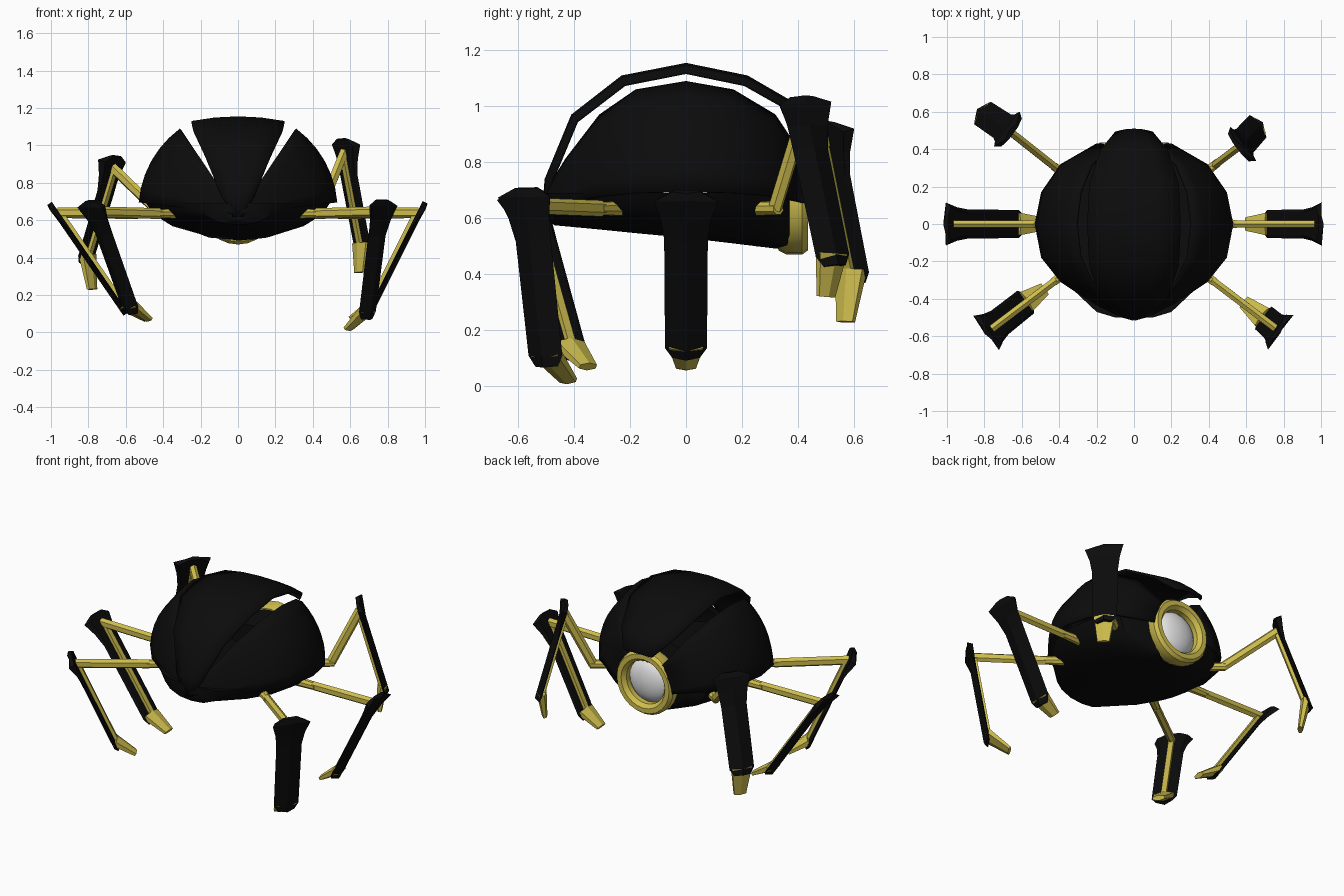
import bpy, bmesh, math
from mathutils import Vector

if "Cube" in bpy.data.objects:
    bpy.data.objects.remove(bpy.data.objects["Cube"])


def material(name, rgb):
    m = bpy.data.materials.new(name)
    m.diffuse_color = (*rgb, 1)
    m.use_nodes = True
    m.node_tree.nodes["Principled BSDF"].inputs["Base Color"].default_value = m.diffuse_color
    return m


BLACK = material("black shell", (0.0035, 0.0035, 0.0035))
YELLOW = material("yellow metal", (0.62, 0.51, 0.075))
WHITE = material("white glass", (0.8, 0.8, 0.8))


def finish(bm, name, mat, smooth=None, solid=0):
    bmesh.ops.remove_doubles(bm, verts=bm.verts, dist=1e-4)
    bmesh.ops.recalc_face_normals(bm, faces=bm.faces)
    me = bpy.data.meshes.new(name)
    bm.to_mesh(me)
    bm.free()
    me.materials.append(mat)
    ob = bpy.data.objects.new(name, me)
    bpy.context.collection.objects.link(ob)
    if solid:
        mod = ob.modifiers.new("thickness", 'SOLIDIFY')
        mod.thickness = solid
        mod.offset = -1
    if smooth:
        bpy.ops.object.select_all(action='DESELECT')
        ob.select_set(True)
        bpy.context.view_layer.objects.active = ob
        bpy.ops.object.shade_smooth_by_angle(angle=math.radians(smooth))
    return ob


def loft(name, rows, mat, closed=False, caps=False, smooth=None, solid=0):
    """Skin a list of equally long point rows."""
    bm = bmesh.new()
    vr = [[bm.verts.new(p) for p in r] for r in rows]
    n = len(rows[0])
    for a, b in zip(vr, vr[1:]):
        for i in range(n if closed else n - 1):
            j = (i + 1) % n
            bm.faces.new((a[i], a[j], b[j], b[i]))
    if caps:
        bm.faces.new(vr[0])
        bm.faces.new(vr[-1])
    return finish(bm, name, mat, smooth, solid)


def bar(name, a, b, side, w0, h0, w1, h1, mat, n=4):
    """Tapered prism from a to b; side is its width direction."""
    a, b = Vector(a), Vector(b)
    d = (b - a).normalized()
    s = (side - d * side.dot(d)).normalized()
    u = s.cross(d)
    k = 1 / math.cos(math.pi / n)
    rows = []
    for p, w, h in ((a, w0, h0), (b, w1, h1)):
        rows.append([p + s * w * k * math.cos(t) + u * h * k * math.sin(t)
                     for t in [(i + .5) * 2 * math.pi / n for i in range(n)]])
    return loft(name, rows, mat, closed=True, caps=True)


# Side shells: slices of a rounded body, mirrored
CZ = 0.63
side_profile = [(-.515, .02), (-.49, .19), (-.43, .40), (-.31, .74), (-.18, .935),
                (0, 1), (.17, .935), (.32, .74), (.43, .38)]
for sx, label in ((1, "right"), (-1, "left")):
    rows = []
    for y, f in side_profile:
        row = []
        for i in range(7):
            t = math.radians(7 + 49 * i / 6)
            r = f * (.535 + .02 * i / 6)
            row.append((sx * r * math.cos(t), y, CZ + r * math.sin(t)))
        rows.append(row)
    loft(label + "_side_shell", rows, BLACK, smooth=35, solid=.015)

# Centre shell: strip arching from nose to tail
strip = [(-.515, .62, .03), (-.505, .74, .09), (-.41, .97, .18), (-.23, 1.11, .24),
         (0, 1.155, .25), (.22, 1.11, .24), (.41, 1.0, .18), (.51, .9, .10)]
rows = []
for y, z, w in strip:
    drop = .1 * w
    rows.append([(w * k, y * (1 - .03 * k * k), z - drop * k * k) for k in (-1, -.5, 0, .5, 1)])
loft("centre_shell", rows, BLACK, smooth=35, solid=.015)

# Belly: shallow hull with a flat deck
hull = [(-.5, .10, .60), (-.47, .20, .575), (-.31, .37, .56), (-.16, .46, .545),
        (0, .49, .53), (.17, .46, .51), (.31, .37, .493), (.37, .22, .487)]
rows = []
for y, w, zb in hull:
    half = [(1, 0), (.93, .35), (.76, .68), (.42, .93)]
    pts = half + [(0, 1)] + [(-a, b) for a, b in reversed(half)]
    rows.append([(w * a, y, .69 - (.69 - zb) * b) for a, b in pts])
loft("belly", rows, BLACK, closed=True, caps=True, smooth=35)

# Face block under the nose of the centre shell
bm = bmesh.new()
bmesh.ops.create_uvsphere(bm, u_segments=12, v_segments=8, radius=1)
for v in bm.verts:
    v.co = (v.co.x * .13, -.43 + v.co.y * .06, .68 + v.co.z * .085)
finish(bm, "face", BLACK, smooth=40)


# Tail lamp: housing, ring and lens, all turned about the y axis
def lathe(name, prof, mat, n=24, z=.67, closed=False):
    rows = [[(r * math.cos(i * 2 * math.pi / n), y, z + r * math.sin(i * 2 * math.pi / n))
             for i in range(n)] for r, y in prof]
    if closed:
        rows.append(rows[0])
    return loft(name, rows, mat, closed=True, caps=not closed, smooth=35)


lathe("lamp_housing", [(.15, .15), (.17, .25), (.18, .36)], BLACK)
lathe("lamp_ring", [(.185, .33), (.2, .36), (.2, .415), (.185, .435), (.155, .435),
                    (.135, .41), (.135, .33)], YELLOW, closed=True)
lathe("lamp_lens", [(.14, .35)] + [(.14 * math.cos(t), .36 + .065 * math.sin(t))
                                   for t in [math.radians(a) for a in (0, 18, 36, 54, 70, 85)]], WHITE)


# Legs: hip start, hip end, knee, ankle, toe
legs = {
    "right_front": ((.30, -.21, .635), (.43, -.31, .635), (.76, -.56, .645), (.69, -.50, .08), (.59, -.42, .02)),
    "left_front": ((-.30, -.21, .635), (-.43, -.31, .635), (-.76, -.56, .645), (-.57, -.41, .11), (-.48, -.35, .07)),
    "right_middle": ((.40, 0, .635), (.55, 0, .635), (.965, 0, .64), (.70, 0, .11), (.60, 0, .07)),
    "left_middle": ((-.40, 0, .635), (-.55, 0, .635), (-.965, 0, .64), (-.60, 0, .11), (-.49, 0, .07)),
    "right_back": ((.30, .21, .635), (.45, .33, .635), (.57, .42, .97), (.67, .53, .44), (.65, .50, .32)),
    "left_back": ((-.30, .21, .635), (-.43, .31, .635), (-.67, .50, .88), (-.82, .60, .38), (-.78, .57, .23)),
}
UP = Vector((0, 0, 1))
for label, pts in legs.items():
    h0, h1, knee, ankle, toe = [Vector(p) for p in pts]
    d = (ankle - knee).normalized()
    radial = Vector((knee.x, knee.y, 0)).normalized()
    w = UP.cross(radial).normalized()
    w = (w - d * w.dot(d)).normalized()
    n = (radial - d * radial.dot(d)).normalized()
    length = (ankle - knee).length

    bar(label + "_hip", h0, h1, w, .027, .027, .022, .022, YELLOW, 8)
    bar(label + "_thigh", h1 - (h1 - h0) * .1, knee, w, .02, .025, .02, .025, YELLOW, 6)

    # Shin plate: flared at the knee, chamfered at the ankle
    outline = [(-.065, .05, .01), (-.035, .115, .028), (.045, .09, .012), (.13, .078, 0),
               (length - .03, .075, 0), (length + .01, .05, 0)]
    rows = []
    for t, hw, out in outline:
        c = knee + d * t + n * .006
        rows.append([c + w * hw + n * (out - .008), c + n * .016, c - w * hw + n * (out - .008),
                     c - w * hw * .8 - n * .014, c + w * hw * .8 - n * .014])
    loft(label + "_shin", rows, BLACK, closed=True, caps=True)

    # Inner rib and foot
    bar(label + "_rib", knee - n * .015, ankle - n * .015, w, .016, .012, .016, .012, YELLOW)
    bar(label + "_foot", ankle - d * .04 - n * .005, toe, w, .06, .026, .036, .014, YELLOW, 6)
